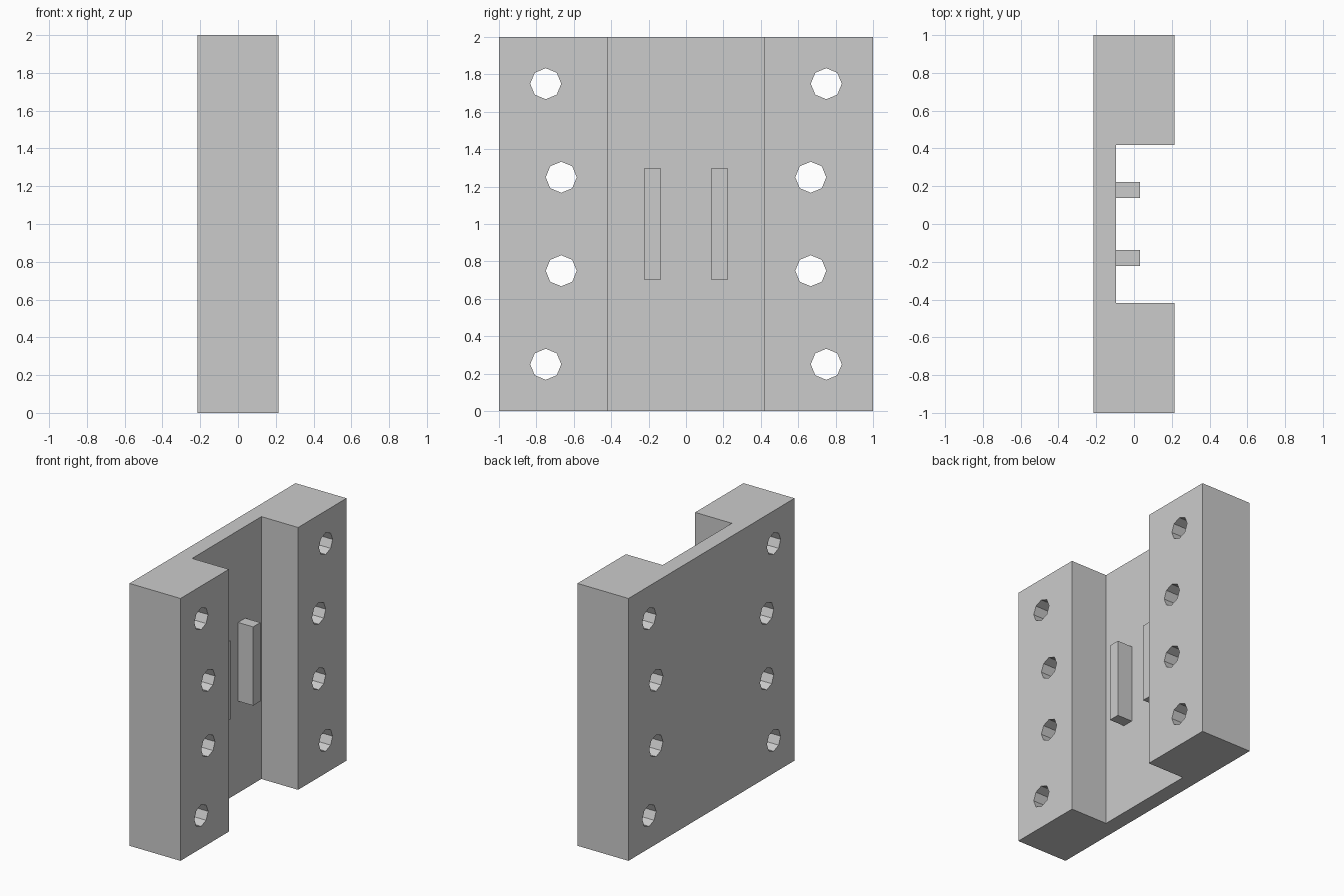
import bpy
import bmesh
from math import cos, sin, tau
from mathutils import Vector

if "Cube" in bpy.data.objects:
    bpy.data.objects.remove(bpy.data.objects["Cube"], do_unlink=True)

GREY = (0.6, 0.6, 0.6, 1)
metal = bpy.data.materials.new("plain grey")
metal.use_nodes = True
metal.diffuse_color = GREY
metal.node_tree.nodes["Principled BSDF"].inputs["Base Color"].default_value = GREY


def prism(name, outline, direction):
    """Extrude a closed outline along a direction."""
    bm = bmesh.new()
    face = bm.faces.new([bm.verts.new(p) for p in outline])
    extruded = bmesh.ops.extrude_face_region(bm, geom=[face])["geom"]
    verts = [v for v in extruded if isinstance(v, bmesh.types.BMVert)]
    bmesh.ops.translate(bm, verts=verts, vec=Vector(direction))
    bmesh.ops.recalc_face_normals(bm, faces=bm.faces)
    mesh = bpy.data.meshes.new(name)
    bm.to_mesh(mesh)
    bm.free()
    mesh.materials.append(metal)
    obj = bpy.data.objects.new(name, mesh)
    bpy.context.collection.objects.link(obj)
    return obj


HALF_X, FLOOR_X, CHANNEL_Y = 0.215, -0.095, 0.417

# Channelled block: a C-shaped plan profile raised to full height
half = [(-HALF_X, 1), (HALF_X, 1), (HALF_X, CHANNEL_Y), (FLOOR_X, CHANNEL_Y)]
plan = half + [(x, -y) for x, y in reversed(half)]
block = prism("channel_block", [(x, y, 0) for x, y in plan], (0, 0, 2))

# Eight-sided bolt holes, mirrored across the channel
for side, label in ((-1, "front"), (1, "back")):
    for i, (y, z) in enumerate([(0.75, 0.25), (0.667, 0.75),
                                (0.667, 1.25), (0.75, 1.75)]):
        ring = [(-0.4, side * y + 0.083 * cos(tau * k / 8),
                 z + 0.083 * sin(tau * k / 8)) for k in range(8)]
        cutter = prism(f"{label}_hole_cutter_{i + 1}", ring, (0.8, 0, 0))
        cutter.hide_render = True
        cutter.hide_set(True)
        cutter.display_type = 'WIRE'
        cut = block.modifiers.new(f"{label} hole {i + 1}", 'BOOLEAN')
        cut.operation = 'DIFFERENCE'
        cut.solver = 'EXACT'
        cut.object = cutter

# Two upright ribs standing on the channel floor
for side, label in ((-1, "front"), (1, "back")):
    inner, outer = side * 0.137, side * 0.223
    base = [(FLOOR_X, inner, 0.7), (0.032, inner, 0.7),
            (0.032, outer, 0.7), (FLOOR_X, outer, 0.7)]
    prism(f"{label}_rib", base, (0, 0, 0.6))
